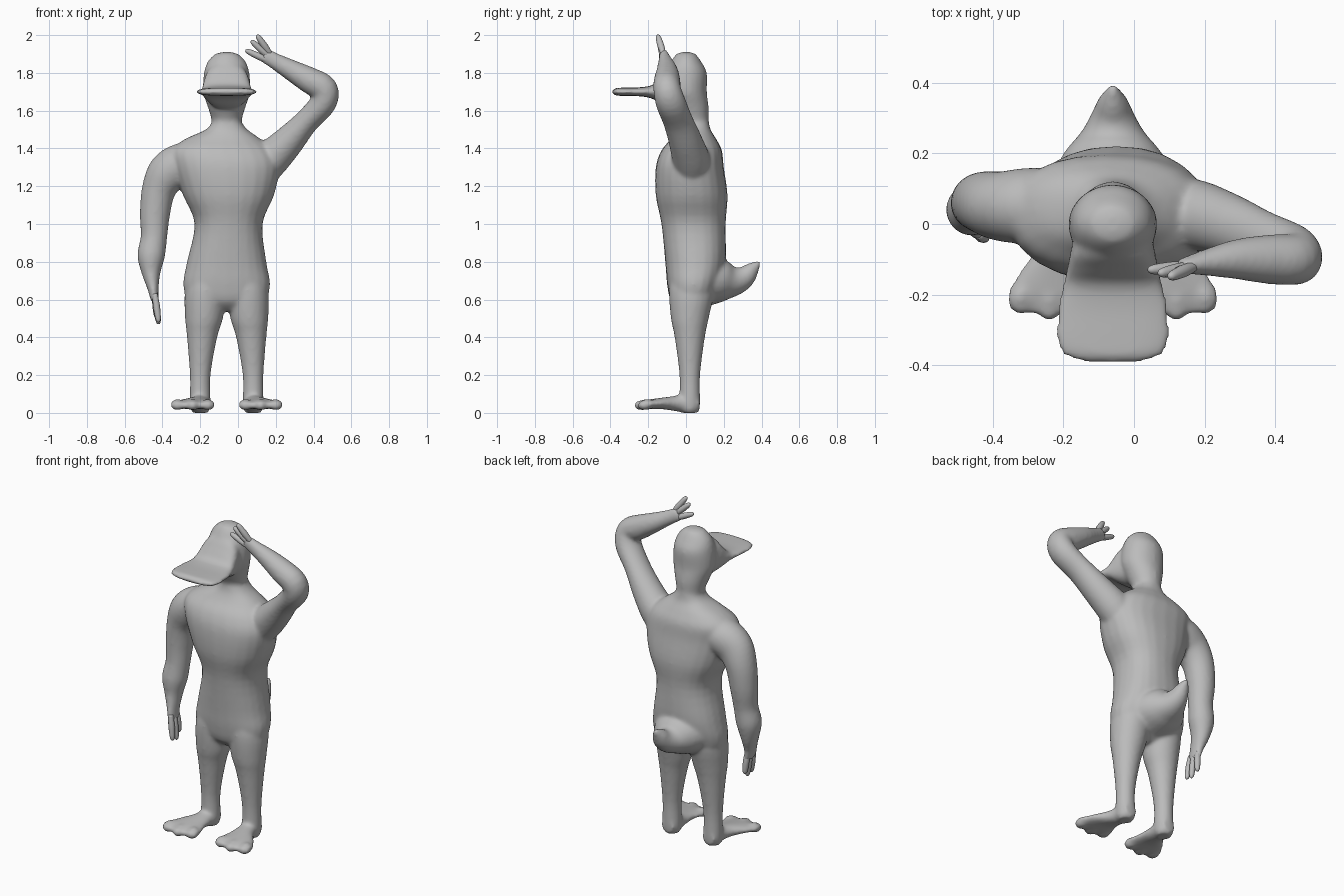
import bpy, bmesh, math
from mathutils import Vector

cube = bpy.data.objects.get("Cube")
if cube:
    bpy.data.objects.remove(cube, do_unlink=True)

GREY = (0.5, 0.5, 0.5, 1)
mat = bpy.data.materials.new("plain_grey")
mat.use_nodes = True
mat.diffuse_color = GREY
mat.node_tree.nodes["Principled BSDF"].inputs["Base Color"].default_value = GREY

MID = -0.06                       # centre line of the figure
FORWARD, BACK, UP = Vector((0, -1, 0)), Vector((0, 1, 0)), Vector((0, 0, 1))


def ring(y, z, wide, deep=None, x=MID):
    """One cross-section: its centre and its two radii (round by default)."""
    return (x, y, z, wide, wide if deep is None else deep)


def spline(rows, steps=4):
    """Smoothly interpolate a list of cross-sections."""
    smooth = []
    padded = [rows[0], *rows, rows[-1]]
    for before, start, end, after in zip(padded, padded[1:], padded[2:], padded[3:]):
        for step in range(steps):
            t = step / steps
            smooth.append([
                b + t / 2 * (c - a + t * (2 * a - 5 * b + 4 * c - d + t * (3 * b - a - 3 * c + d)))
                for a, b, c, d in zip(before, start, end, after)])
    return smooth + [rows[-1]]


def loft(bm, rows, ref=BACK, axis=None, power=2, sides=24):
    """Skin rounded rings along a path; axis fixes the ring direction."""
    rows = spline(rows)
    centres = [Vector(row[:3]) for row in rows]
    rings = []
    for i, (centre, row) in enumerate(zip(centres, rows)):
        ahead, behind = centres[min(i + 1, len(rows) - 1)], centres[max(i - 1, 0)]
        along = axis or (ahead - behind).normalized()
        across = along.cross(ref).normalized()
        depth = across.cross(along)
        loop = []
        for k in range(sides):
            angle = math.tau * k / sides
            c, s = (math.copysign(abs(value) ** (2 / power), value)
                    for value in (math.cos(angle), math.sin(angle)))
            loop.append(bm.verts.new(centre + across * c * row[3] + depth * s * row[4]))
        rings.append(loop)
    for lower, upper in zip(rings, rings[1:]):
        for k in range(sides):
            bm.faces.new((lower[k - 1], lower[k], upper[k], upper[k - 1]))
    bm.faces.new(rings[0])
    bm.faces.new(rings[-1])


def finish(bm, name):
    """Turn the skinned parts into one smooth-shaded object."""
    bmesh.ops.recalc_face_normals(bm, faces=bm.faces)
    for face in bm.faces:
        face.smooth = True
    mesh = bpy.data.meshes.new(name)
    bm.to_mesh(mesh)
    bm.free()
    mesh.materials.append(mat)
    obj = bpy.data.objects.new(name, mesh)
    bpy.context.collection.objects.link(obj)
    return obj


def other_side(rows):
    """Mirror cross-sections over the centre line of the figure."""
    return [(2 * MID - x, *rest) for x, *rest in rows]


body = bmesh.new()

# Torso with sloping shoulders
torso = [
    ring(y=.02, z=.54, wide=.1, deep=.05),
    ring(y=.03, z=.59, wide=.2, deep=.11),
    ring(y=.04, z=.68, wide=.23, deep=.14),
    ring(y=.05, z=.8, wide=.21, deep=.16),
    ring(y=.04, z=1, wide=.18, deep=.17, x=-.05),
    ring(y=.03, z=1.15, wide=.24, deep=.19, x=-.05),
    ring(y=.02, z=1.3, wide=.28, deep=.18),
    ring(y=.03, z=1.39, wide=.27, deep=.16, x=-.08),
    ring(y=.04, z=1.45, wide=.2, deep=.12, x=-.08),
    ring(y=.04, z=1.5, wide=.11, deep=.09),
    ring(y=.04, z=1.55, wide=.07, deep=.08),
]
loft(body, torso, axis=UP, power=2.3)

# Thick neck and domed head
head = [
    ring(y=.04, z=1.46, wide=.1, deep=.09),
    ring(y=.04, z=1.54, wide=.08),
    ring(y=.02, z=1.62, wide=.1),
    ring(y=0, z=1.7, wide=.125, deep=.11),
    ring(y=0, z=1.8, wide=.12, deep=.11),
    ring(y=0, z=1.86, wide=.1, deep=.08),
    ring(y=0, z=1.9, wide=.06, deep=.05),
    ring(y=0, z=1.91, wide=.02),
]
loft(body, head, axis=UP)

# Broad flat bill flowing out of the face
bill = [
    ring(y=0, z=1.73, wide=.1, deep=.13),
    ring(y=-.08, z=1.73, wide=.12),
    ring(y=-.13, z=1.71, wide=.13, deep=.08),
    ring(y=-.17, z=1.7, wide=.14, deep=.04),
    ring(y=-.23, z=1.7, wide=.155, deep=.025),
    ring(y=-.32, z=1.7, wide=.16, deep=.022),
    ring(y=-.37, z=1.7, wide=.14, deep=.02),
    ring(y=-.39, z=1.7, wide=.08, deep=.01),
]
loft(body, bill, ref=UP, axis=FORWARD, power=2.5)

# Upturned tail
tail = [
    ring(y=.1, z=.7, wide=.19, deep=.14),
    ring(y=.2, z=.7, wide=.14, deep=.11),
    ring(y=.26, z=.7, wide=.09, deep=.08),
    ring(y=.31, z=.72, wide=.06),
    ring(y=.35, z=.76, wide=.04),
    ring(y=.39, z=.8, wide=.01),
]
loft(body, tail, ref=UP)

# Legs
leg = [
    ring(x=-.15, y=.03, z=.78, wide=.08, deep=.1),
    ring(x=-.17, y=.03, z=.65, wide=.11, deep=.12),
    ring(x=-.18, y=.02, z=.5, wide=.1),
    ring(x=-.19, y=.02, z=.4, wide=.08),
    ring(x=-.2, y=.02, z=.2, wide=.055),
    ring(x=-.2, y=.02, z=.04, wide=.055),
    ring(x=-.2, y=.02, z=0, wide=.04),
]

# Flipper feet with three blunt toes
foot = [
    ring(x=-.2, y=.07, z=.05, wide=.04),
    ring(x=-.2, y=0, z=.05, wide=.05),
    ring(x=-.21, y=-.06, z=.05, wide=.06, deep=.04),
    ring(x=-.23, y=-.13, z=.05, wide=.09, deep=.03),
    ring(x=-.24, y=-.2, z=.045, wide=.12, deep=.025),
    ring(x=-.24, y=-.25, z=.04, wide=.09, deep=.015),
]
flat = dict(ref=UP, axis=FORWARD)
limbs = [(leg, dict(axis=UP)), (foot, flat)]
for spread in (-.08, 0, .08):
    x, tip = foot[-1][0] + spread, abs(spread) / 5 - .27
    toe = [ring(x=x - spread / 3, y=-.14, z=.05, wide=.01),
           ring(x=x, y=-.2, z=.045, wide=.034, deep=.028),
           ring(x=x, y=tip + .02, z=.04, wide=.034, deep=.025),
           ring(x=x, y=tip, z=.04, wide=.015)]
    limbs.append((toe, flat))
for part, options in limbs:
    for rows in (part, other_side(part)):
        loft(body, rows, **options)

# Hanging right arm
right_arm = [
    ring(x=-.19, y=.04, z=1.33, wide=.09, deep=.11),
    ring(x=-.29, y=.05, z=1.32, wide=.11),
    ring(x=-.37, y=.05, z=1.27, wide=.11, deep=.1),
    ring(x=-.42, y=.06, z=1.18, wide=.09),
    ring(x=-.44, y=.06, z=1.05, wide=.08),
    ring(x=-.445, y=.05, z=.93, wide=.07),
    ring(x=-.46, y=.04, z=.83, wide=.073),
    ring(x=-.46, y=.03, z=.74, wide=.05, deep=.06),
    ring(x=-.45, y=.01, z=.66, wide=.03, deep=.05),
    ring(x=-.44, y=0, z=.59, wide=.02, deep=.05),
]
loft(body, right_arm)

# Raised left arm, bent at the elbow
left_arm = [
    ring(x=.04, y=.03, z=1.2, wide=.08),
    ring(x=.15, y=.03, z=1.32, wide=.1),
    ring(x=.26, y=0, z=1.43, wide=.085, deep=.09),
    ring(x=.36, y=-.04, z=1.54, wide=.066, deep=.08),
    ring(x=.45, y=-.08, z=1.64, wide=.07, deep=.08),
    ring(x=.455, y=-.1, z=1.715, wide=.073),
    ring(x=.38, y=-.1, z=1.76, wide=.07),
    ring(x=.29, y=-.1, z=1.81, wide=.057),
    ring(x=.2, y=-.11, z=1.86, wide=.044, deep=.037),
    ring(x=.13, y=-.12, z=1.9, wide=.04, deep=.02),
]
loft(body, left_arm)

# Blend all the overlapping volumes into one soft skin
skin = finish(body, "body")
remesh = skin.modifiers.new("blend", 'REMESH')
remesh.mode = 'VOXEL'
remesh.voxel_size = 0.01
remesh.use_smooth_shade = True
soften = skin.modifiers.new("soften", 'SMOOTH')
soften.iterations = 10


# Three fingers fanning out of each hand
def fingers(name, root, fan, tips):
    bm = bmesh.new()
    for step, tip in zip((-1, 0, 1), tips):
        start, end = Vector(root) + step * Vector(fan), Vector(tip)
        rows = [(*start.lerp(end, along), radius, radius) for along, radius in
                ((0, .014), (.4, .018), (.75, .016), (.93, .012), (1, .005))]
        loft(bm, rows, sides=12)
    finish(bm, name)


fingers("right_fingers", root=(-.44, 0, .63), fan=(0, .03, 0),
        tips=[(-.42, -.04, .48), (-.42, 0, .47), (-.43, .04, .5)])
fingers("left_fingers", root=(.17, -.12, 1.88), fan=(0, 0, .02),
        tips=[(.04, -.13, 1.92), (.07, -.14, 1.97), (.1, -.15, 2)])
